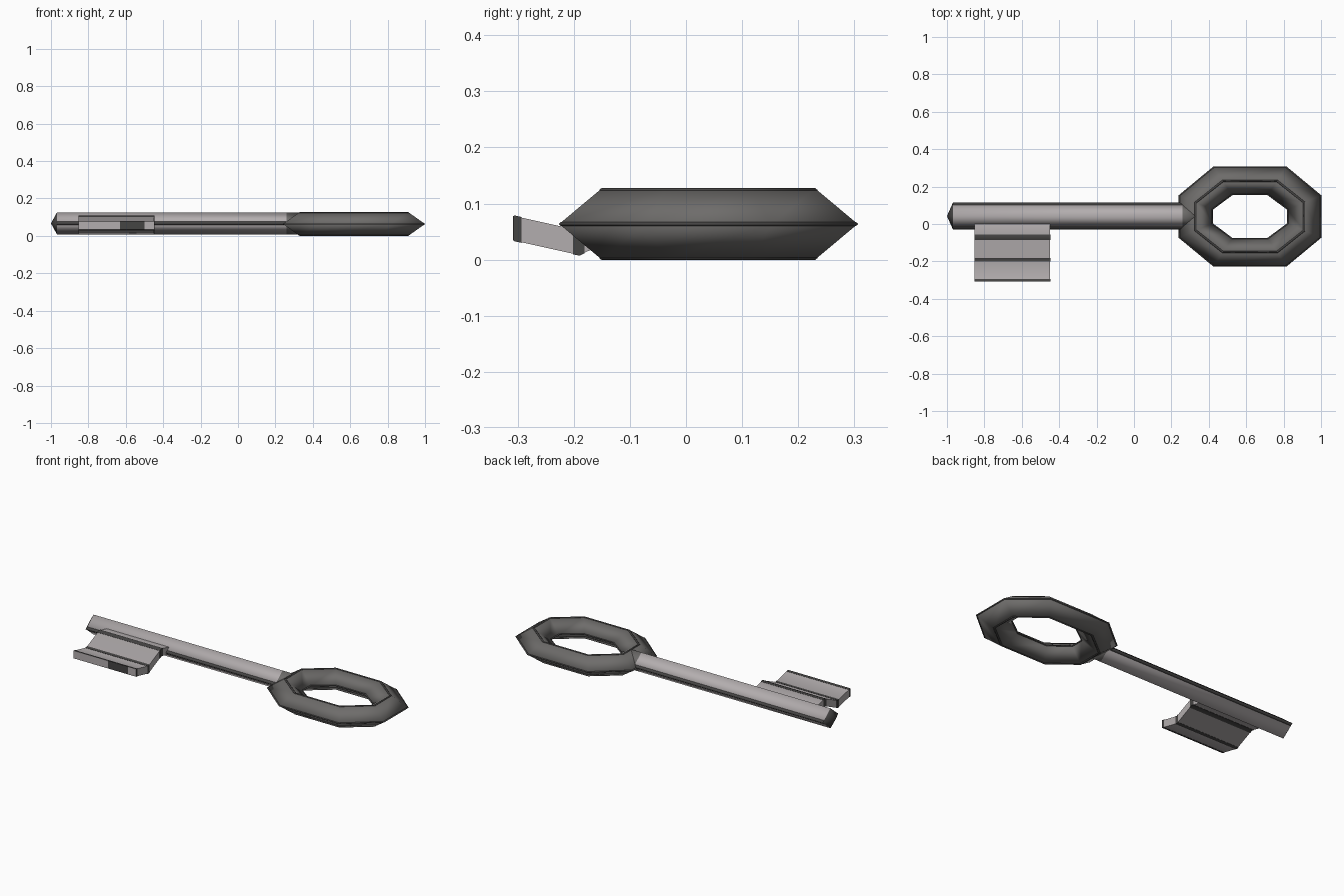
import bpy, bmesh, math
from mathutils import Vector

if "Cube" in bpy.data.objects:
    bpy.data.objects.remove(bpy.data.objects["Cube"])


def material(name, rgb):
    m = bpy.data.materials.new(name)
    m.diffuse_color = (*rgb, 1)
    m.use_nodes = True
    m.node_tree.nodes["Principled BSDF"].inputs["Base Color"].default_value = m.diffuse_color
    return m


def make_object(name, verts, faces, mats, angle, rule=None):
    mesh = bpy.data.meshes.new(name)
    mesh.from_pydata(verts, [], faces)
    bm = bmesh.new()
    bm.from_mesh(mesh)
    bmesh.ops.recalc_face_normals(bm, faces=bm.faces)
    bm.to_mesh(mesh)
    bm.free()
    for m in mats:
        mesh.materials.append(m)
    if rule:
        for p in mesh.polygons:
            p.material_index = rule(p.center)
    obj = bpy.data.objects.new(name, mesh)
    bpy.context.collection.objects.link(obj)
    bpy.ops.object.select_all(action='DESELECT')
    obj.select_set(True)
    bpy.context.view_layer.objects.active = obj
    bpy.ops.object.shade_smooth_by_angle(angle=math.radians(angle))
    return obj


def edge_band(name, sections, k, t, closed, mat):
    """Thin folded plate along ridge k of a four-sided tube."""
    verts = []
    for s in sections:
        mid = sum(s, Vector()) / 4
        a, b, c = s[k - 1], s[k], s[(k + 1) % 4]
        inner = [b.lerp(a, t), b, b.lerp(c, t)]
        for grow in (0.99, 1.015):
            verts += [mid + (p - mid) * grow for p in inner]
    n, loop = len(sections), (0, 1, 2, 5, 4, 3)
    faces = []
    for i in range(n if closed else n - 1):
        j = (i + 1) % n
        faces += [(i * 6 + loop[q], i * 6 + loop[(q + 1) % 6],
                   j * 6 + loop[(q + 1) % 6], j * 6 + loop[q]) for q in range(6)]
    make_object(name, verts, faces, [mat], 130)


steel = material("light steel", (0.45, 0.42, 0.425))
iron = material("dark iron", (0.155, 0.15, 0.145))
black = material("blackened edge", (0.06, 0.058, 0.057))
CY, CZ = 0.04, 0.0635


def octagon(hx, hy, cx, cy, z):
    pts = [(hx, -cy), (hx, cy), (cx, hy), (-cx, hy),
           (-hx, cy), (-hx, -cy), (-cx, -hy), (cx, -hy)]
    return [Vector((0.62 + x, CY + y, z)) for x, y in pts]


# Bow: eight-sided ring with a diamond cross-section
loops = [octagon(0.38, 0.266, 0.195, 0.113, CZ),
         octagon(0.29, 0.19, 0.145, 0.075, 2 * CZ),
         octagon(0.20, 0.115, 0.095, 0.037, CZ),
         octagon(0.29, 0.19, 0.145, 0.075, 0)]
verts = [p for loop in loops for p in loop]
faces = [(r * 8 + i, r * 8 + (i + 1) % 8, (r + 1) % 4 * 8 + (i + 1) % 8, (r + 1) % 4 * 8 + i)
         for r in range(4) for i in range(8)]
make_object("bow_ring", verts, faces, [iron], 130)
ring_sections = [[loops[r][i] for r in range(4)] for i in range(8)]
for k, name in enumerate(("outer", "top", "inner", "bottom")):
    edge_band("bow_edge_" + name, ring_sections, k, 0.06, True, black)

# Shaft: diamond rod with a dark shallow point, running into the bow
SY, SZ, RY, RZ = 0.0425, 0.067, 0.0715, 0.0585


def diamond(x):
    return [Vector((x, SY + a * RY, SZ + b * RZ))
            for a, b in ((1, 0), (0, 1), (-1, 0), (0, -1))]


stations = (-0.968, 0.26, 0.33)
verts = [p for x in stations for p in diamond(x)] + [Vector((-1, SY, SZ))]
faces = [(8, 9, 10, 11)]
for i in range(4):
    j = (i + 1) % 4
    faces += [(12, j, i)]
    faces += [(s + i, s + j, s + 4 + j, s + 4 + i) for s in (0, 4)]
make_object("shaft", verts, faces, [steel, black, iron], 130,
            lambda c: 1 if c.x < -0.96 else 2 if c.x > 0.26 else 0)
for k, name in ((0, "back"), (2, "front")):
    edge_band("shaft_edge_" + name, [diamond(-0.968), diamond(0.26)], k, 0.17, False, black)

# Bit: zigzag plate extruded along the shaft
zigzag = [(0.02, 0.085), (-0.07, 0.108), (-0.19, 0.052), (-0.307, 0.078)]


def height(y):
    for (y0, z0), (y1, z1) in zip(zigzag, zigzag[1:]):
        if y >= y1 or y1 == zigzag[-1][0]:
            return z0 + (z1 - z0) * (y - y0) / (y1 - y0)


def plate(name, ys, x0, x1, pad, mat):
    top = [(y, height(y)) for y in ys]
    profile = [(y, z + pad) for y, z in top] + [(y, z - 0.044 - pad) for y, z in reversed(top)]
    n = len(profile)
    verts = [(x, y, z) for x in (x0 - pad, x1 + pad) for y, z in profile]
    faces = [(i, (i + 1) % n, n + (i + 1) % n, n + i) for i in range(n)]
    for k in range(len(ys) - 1):
        cap = (k, k + 1, n - 2 - k, n - 1 - k)
        faces += [cap, tuple(v + n for v in cap)]
    make_object(name, verts, faces, [mat], 50)


plate("bit", [y for y, z in zigzag], -0.852, -0.448, 0, steel)

# Dark worn bands across the folds and the free edge of the bit
plate("bit_band_inner", (-0.057, -0.07, -0.086), -0.852, -0.448, 0.001, black)
plate("bit_band_middle", (-0.181, -0.19, -0.201), -0.852, -0.448, 0.001, black)
plate("bit_band_outer", (-0.293, -0.3065), -0.852, -0.448, 0.001, black)

# Light face closing the free edge, with a dark worn patch
for name, x0, x1, mat, y in (("bit_end", -0.852, -0.448, steel, -0.3075),
                             ("bit_end_patch", -0.63, -0.50, black, -0.308)):
    plate(name, (-0.303, y), x0, x1, 0, mat)
